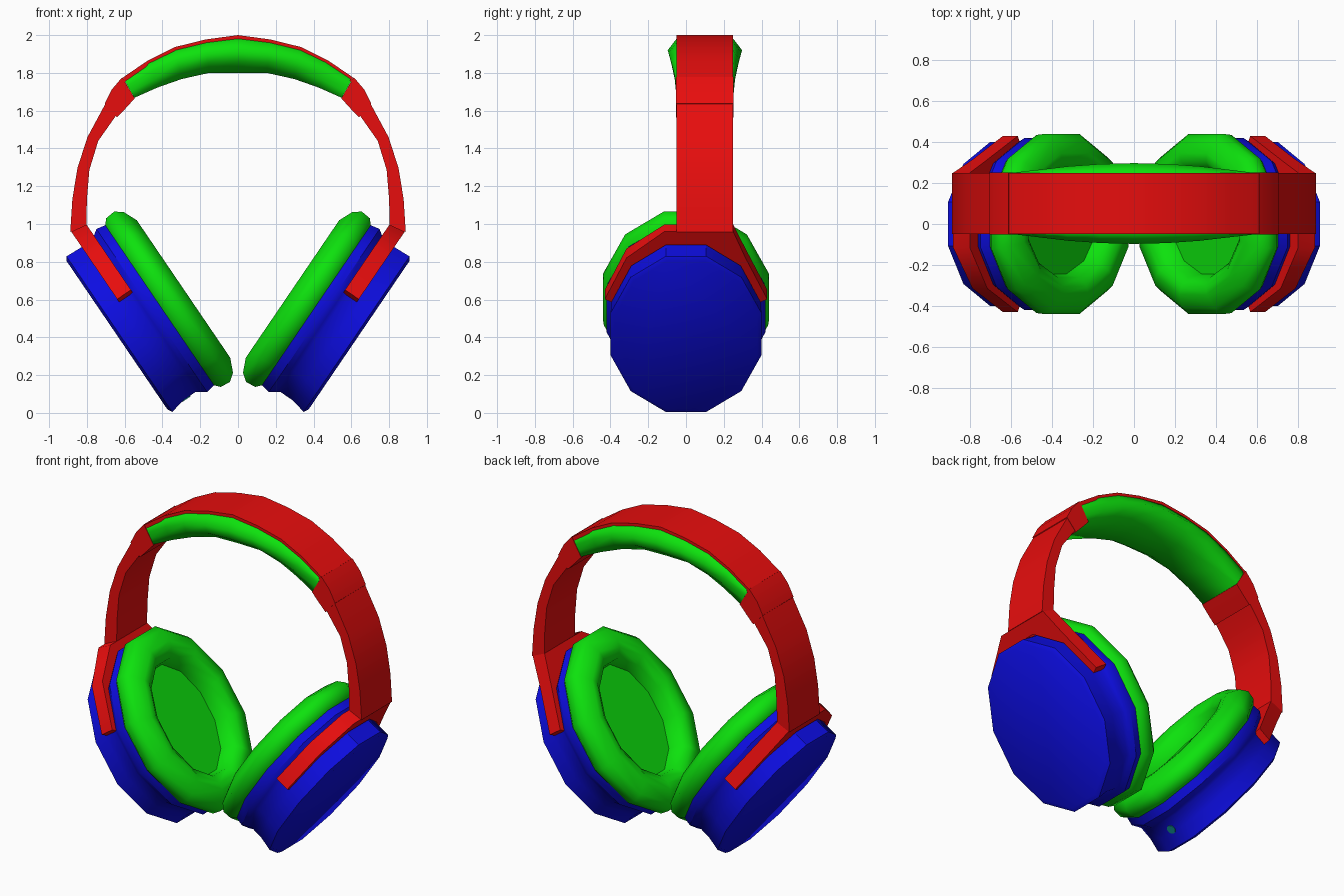
import bpy, bmesh, math
from mathutils import Vector

if "Cube" in bpy.data.objects:
    bpy.data.objects.remove(bpy.data.objects["Cube"])


def material(name, rgb):
    m = bpy.data.materials.new(name)
    m.diffuse_color = (*rgb, 1)
    m.use_nodes = True
    m.node_tree.nodes["Principled BSDF"].inputs["Base Color"].default_value = m.diffuse_color
    return m


RED = material("red", (0.8, 0.004, 0.004))
GREEN = material("green", (0.004, 0.76, 0.004))
BLUE = material("blue", (0.004, 0.004, 0.76))
TEAL = material("teal", (0.005, 0.27, 0.27))


def loft(name, rings, mat, cap_start=True, cap_end=True, angle=60):
    """Skin a list of closed cross-sections."""
    bm = bmesh.new()
    vs = [[bm.verts.new(p) for p in ring] for ring in rings]
    n = len(rings[0])
    for a, b in zip(vs, vs[1:]):
        for i in range(n):
            j = (i + 1) % n
            bm.faces.new((a[i], a[j], b[j], b[i]))
    if cap_start:
        bm.faces.new(vs[0])
    if cap_end:
        bm.faces.new(vs[-1])
    bmesh.ops.recalc_face_normals(bm, faces=bm.faces)
    me = bpy.data.meshes.new(name)
    bm.to_mesh(me)
    bm.free()
    ob = bpy.data.objects.new(name, me)
    bpy.context.collection.objects.link(ob)
    me.materials.append(mat)
    bpy.ops.object.select_all(action='DESELECT')
    ob.select_set(True)
    bpy.context.view_layer.objects.active = ob
    bpy.ops.object.shade_smooth_by_angle(angle=math.radians(angle))
    return ob


# Tilted ear cup frame: n runs outward along the cup axis, u up along its face
def cup_point(side, n, u, y):
    return Vector((side * (0.415 + 0.827 * n + 0.562 * u), y,
                   0.57 - 0.562 * n + 0.827 * u))


K = 1 / math.cos(math.radians(15))


def cup_ring(side, n, ru, ry, du=0):
    """12-sided oval with flats at top, bottom and sides."""
    out = []
    for k in range(12):
        a = math.radians(15 + 30 * k)
        out.append(cup_point(side, n, du + ru * K * math.sin(a), ry * K * math.cos(a)))
    return out


CUSHION = [(0, .512, .415), (-.025, .54, .435), (-.08, .545, .44), (-.12, .515, .41),
           (-.153, .44, .345), (-.15, .40, .305), (-.115, .35, .26), (-.04, .335, .245)]
CUP = [(0, .512, .415), (.05, .522, .42), (.08, .50, .405), (.10, .487, .395),
       (.18, .487, .395), (.262, .498, .40, -.007), (.276, .475, .378, -.005)]


def yoke_section(side, deg):
    a = math.radians(deg)
    s, c = K * math.sin(a), K * math.cos(a)
    y_out = 0.25 if deg == 75 else 0.43 * c      # rear shoulder reaches the band edge
    y_in = 0.395 * c
    u_out = .585 if deg in (75, 105) else .57 * s
    return [cup_point(side, .08, .57 * s, y_out), cup_point(side, .168, u_out, y_out),
            cup_point(side, .168, .50 * s, y_in), cup_point(side, .08, .50 * s, y_in)]


def band_section(side, outer, inner, half=0.15):
    (xo, zo), (xi, zi) = outer, inner
    return [(side * xo, .1 - half, zo), (side * xo, .1 + half, zo),
            (side * xi, .1 + half, zi), (side * xi, .1 - half, zi)]


ARM = [((.888, .957), (.803, .99)), ((.877, 1.13), (.80, 1.13)), ((.85, 1.296), (.787, 1.286)),
       ((.797, 1.46), (.74, 1.44)), ((.70, 1.64), (.645, 1.575))]
SLEEVE = [((.706, 1.638), (.64, 1.565)), ((.668, 1.712), (.595, 1.612)), ((.613, 1.777), (.547, 1.665))]

for side, label in ((-1, "left"), (1, "right")):
    loft(label + "_ear_cushion", [cup_ring(side, *p) for p in CUSHION], GREEN, cap_start=False)
    loft(label + "_ear_cup", [cup_ring(side, *p) for p in CUP], BLUE, angle=35)
    loft(label + "_yoke", [yoke_section(side, d) for d in range(15, 166, 30)], RED)
    loft(label + "_band_arm", [band_section(side, *p) for p in ARM], RED)
    loft(label + "_band_sleeve", [band_section(side, *p, half=.152) for p in SLEEVE], RED)

# Small socket plate under the left cup
loft("socket", [[cup_point(-1, .163 + .027 * math.cos(t), u, .027 * math.sin(t))
                 for t in (math.tau * i / 12 for i in range(12))] for u in (-.484, -.4915)], TEAL)

# Top of the headband: arc stations as (x, top z, bottom z, side bulge)
HALF = [(.61, 1.775, 1.668, 0), (.475, 1.867, 1.722, .016), (.333, 1.937, 1.767, .032),
        (.17, 1.977, 1.80, .043)]
STATIONS = ([(-x, -x * .9, t, b, g) for x, t, b, g in HALF] + [(0, 0, 2.0, 1.80, .047)]
            + [(x, x * .9, t, b, g) for x, t, b, g in reversed(HALF)])

strap, pad = [], []
for x, xb, top, bottom, bulge in STATIONS:
    strap.append([(x, -.05, top), (x, .25, top), (x * .985, .25, top - .022), (x * .985, -.05, top - .022)])

    def at(f, half):
        return (x + (xb - x) * f, .1 + half, top + (bottom - top) * f)
    sec = [(.09, .149), (.4, .15 + bulge), (.7, .15 + bulge * .6), (1, .15 - bulge * 1.2)]
    pad.append([at(f, h) for f, h in sec] + [at(f, -h) for f, h in reversed(sec)])

loft("headband_strap", strap, RED)
loft("headband_pad", pad, GREEN, angle=80)
